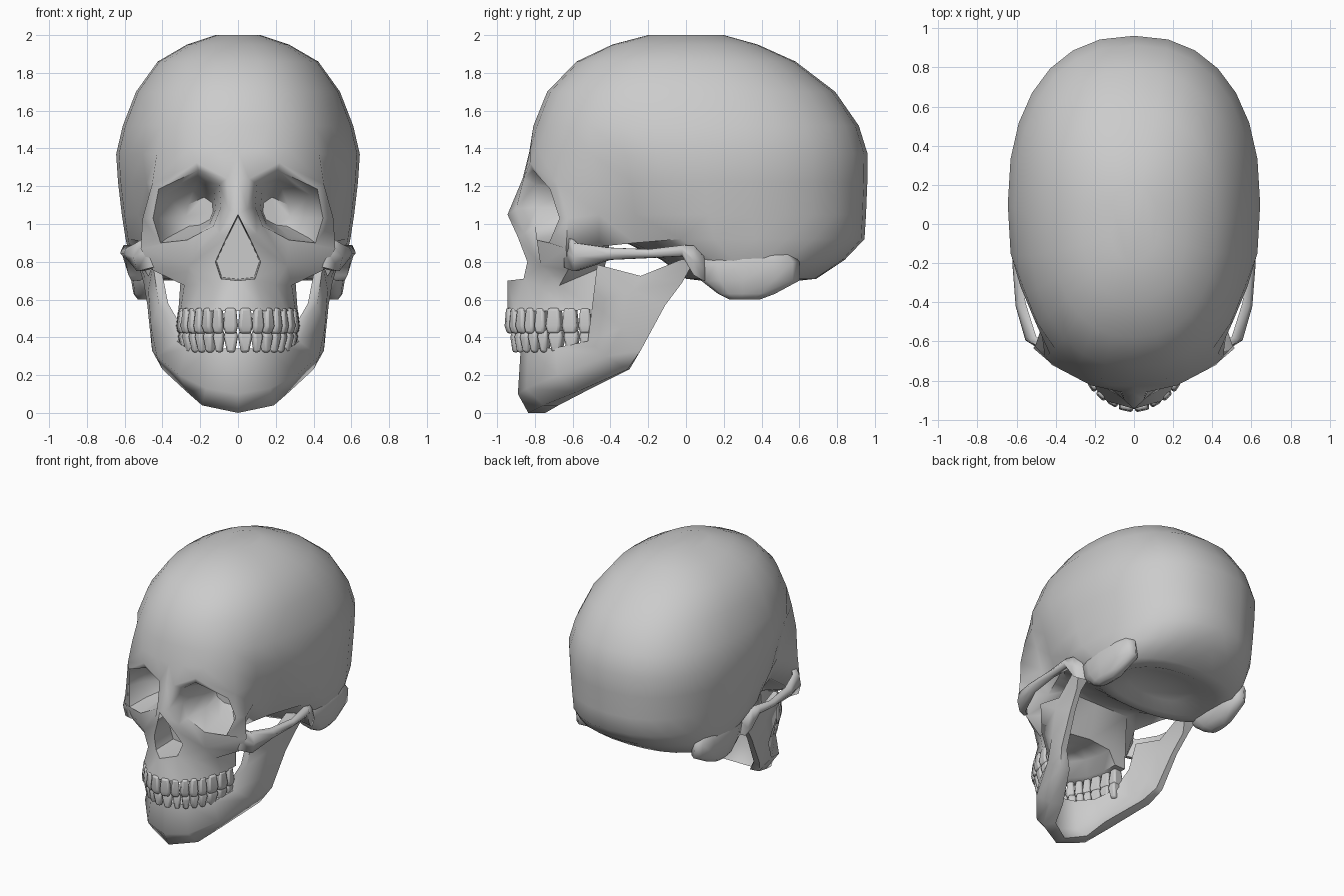
import bpy, bmesh, math
from mathutils import Matrix, Vector

if "Cube" in bpy.data.objects:
    bpy.data.objects.remove(bpy.data.objects["Cube"])


def build(name, faces, angle=60, bevel=0):
    """Turn a list of coordinate polygons (right half) into a welded, smooth, mirrored object."""
    bm = bmesh.new()
    for f in faces:
        bm.faces.new([bm.verts.new(p) for p in f])
    bmesh.ops.remove_doubles(bm, verts=bm.verts, dist=0.0005)
    bmesh.ops.recalc_face_normals(bm, faces=bm.faces)
    me = bpy.data.meshes.new(name)
    bm.to_mesh(me)
    bm.free()
    ob = bpy.data.objects.new(name, me)
    bpy.context.collection.objects.link(ob)
    bpy.ops.object.select_all(action='DESELECT')
    ob.select_set(True)
    bpy.context.view_layer.objects.active = ob
    bpy.ops.object.shade_smooth_by_angle(angle=math.radians(angle))
    if bevel:
        b = ob.modifiers.new("round", 'BEVEL')
        b.width, b.segments = bevel, 2
    ob.modifiers.new("mirror", 'MIRROR')
    return ob


def strip(a, b, closed=False):
    n = len(a)
    return [[a[i], a[(i + 1) % n], b[(i + 1) % n], b[i]] for i in range(n if closed else n - 1)]


def strips(rows, closed=False):
    return [f for a, b in zip(rows, rows[1:]) for f in strip(a, b, closed)]


def oval(z, yf, yb, w, c, x0=0.0, seg=28, n=2.3):
    """Egg-shaped level ring from back round to front: front yf, back yb, half width w, widest at y=c."""
    ring = []
    for i in range(seg):
        a = 2 * math.pi * i / seg
        s, k = math.sin(a), math.cos(a)
        x = math.copysign(abs(s) ** (2 / n), s) * w
        y = math.copysign(abs(k) ** (2 / n), k)
        ring.append((x0 + x, c + y * ((yb - c) if y > 0 else (c - yf)), z))
    return ring


def half(*args):
    ring = oval(*args)[:15]
    ring[14] = (0, ring[14][1], ring[14][2])
    return ring


# Braincase: stacked level rings; the front below the forehead is left to the face
crown = [half(*l) for l in [
    (2.0, -.20, .20, .12, 0), (1.95, -.39, .38, .27, 0), (1.86, -.58, .58, .425, .02),
    (1.70, -.735, .79, .54, .05), (1.52, -.808, .915, .61, .08)]]
sides = [crown[-1]] + [half(*l) for l in [
    (1.37, -.82, .962, .645, .1), (1.22, -.70, .96, .635, .1), (1.05, -.60, .953, .615, .12),
    (.92, -.50, .945, .595, .15)]]
under = [half(*l) for l in [
    (.92, -.36, .945, .595, .15), (.81, -.13, .84, .57, .25), (.71, .0, .69, .52, .3),
    (.70, .08, .60, .40, .3), (.76, .14, .46, .25, .3)]]
EAR = 8  # ring column where the face takes over from the braincase
under[0] = sides[-1][:EAR + 1] + under[0][EAR + 1:]
skull = strips(crown) + [crown[0]]
skull += strips([r[:EAR + 1] for r in sides]) + strips(under) + [under[-1]]

# Face: eye socket rim and the ring of bone around it
rim = [(.10, -.80, 1.21), (.21, -.81, 1.285), (.42, -.72, 1.185), (.45, -.67, 1.03),
       (.41, -.725, .90), (.27, -.79, .915), (.13, -.80, .99), (.09, -.79, 1.09)]
outer = [(.06, -.86, 1.24), (.22, -.825, 1.325), (.455, -.68, 1.21), (.505, -.625, 1.03),
         (.515, -.635, .87), (.26, -.77, .78), (.10, -.855, .95), (.05, -.90, 1.08)]


def socket(scale, cx, y, cz):
    return [(cx + (p[0] - .26) * scale, y + (p[1] + .76) * scale * .5, cz + (p[2] - 1.08) * scale) for p in rim]


deep, apex = socket(.8, .255, -.59, 1.07), socket(.4, .20, -.45, 1.06)
skull += strips([outer, rim, deep, apex], True) + [apex]

# Face: nose opening and its hollow
nose = [(0, -.945, 1.05), (.06, -.89, .93), (.12, -.84, .80), (.09, -.86, .71), (0, -.945, .70)]
nose_back = [(x * .95, -.66, .86 + (z - .86) * .95) for x, y, z in nose]
bridge_top = (0, -.865, 1.24)
skull += strip(nose, nose_back) + [nose_back]
skull += [[bridge_top, outer[0], outer[7], nose[0]]]
skull += strip(nose[:3], [outer[7], outer[6], outer[5]])

# Face: brow up into the forehead, temple wall back into the braincase
ridge = [(0, -.83, 1.38), (.11, -.825, 1.39), (.26, -.785, 1.40), (.43, -.665, 1.37)]
skull += strips([crown[-1][14:10:-1], ridge, [bridge_top] + outer[:3]])
front_col = [crown[-1][11], ridge[3]] + outer[2:5]
temple = [crown[-1][10], (.505, -.50, 1.37), (.485, -.47, 1.22), (.45, -.46, 1.05), (.39, -.46, .88)]
temple_mid = [crown[-1][9], (.58, -.32, 1.37), (.565, -.29, 1.22), (.53, -.27, 1.05), (.46, -.27, .90)]
skull += strips([front_col, temple, temple_mid, [r[EAR] for r in sides]])

# Face: upper jaw with gum ridge and vaulted palate
cheek, jaw_root = (.45, -.625, .755), (.27, -.40, .92)
upper = [nose[4], nose[3], (.20, -.80, .68), (.285, -.67, .675), (.30, -.47, .76)]
gum = [(0, -.945, .54), (.14, -.905, .54), (.25, -.78, .54), (.305, -.62, .54), (.315, -.475, .55)]
gum_in = [(x * .72, -.47 + (y + .47) * .8, .55) for x, y, z in gum]
palate = [(x * .55, -.47 + (y + .47) * .68, .65) for x, y, z in gum]
middle = [(0, y, .67) for x, y, z in palate]
skull += strips([upper, gum, gum_in, palate, middle])
skull += [[outer[5], nose[2], nose[3], upper[2]], [outer[5], upper[2], upper[3]],
          [outer[5], upper[3], cheek], [outer[5], cheek, outer[4]], [cheek, upper[3], upper[4]],
          [cheek, upper[4], jaw_root], [cheek, jaw_root, temple[4], outer[4]],
          [upper[4], gum[4], gum_in[4], palate[4], middle[4], (0, -.40, .92), jaw_root]]

# Underside between the palate and the ears
floor = under[0][14:EAR - 1:-1]
skull += [[jaw_root, (0, -.40, .92), floor[0], floor[1], floor[2]],
          [jaw_root, floor[2], floor[3], temple_mid[4], temple[4]],
          [temple_mid[4], floor[3], floor[4], floor[5], floor[6]]]
build("skull", skull, angle=58)

# Mastoid lumps behind the ears
rings = [oval(z, a, b, w, .3, x, 12) for z, a, b, w, x in
         [(.90, .10, .52, .05, .48), (.80, .05, .60, .08, .493), (.70, .08, .60, .08, .485),
          (.63, .17, .47, .058, .495), (.60, .23, .39, .025, .505)]]
build("mastoid", strips(rings, True) + [rings[0], rings[-1]], angle=70)

# Cheek arch from cheekbone to ear
arch = []
for x, y, top, bottom, t in [(.465, -.645, .95, .77, .03), (.545, -.595, .90, .75, .045),
                             (.595, -.42, .875, .81, .04), (.612, -.20, .866, .82, .035),
                             (.61, -.02, .888, .83, .05), (.59, .04, .885, .73, .09), (.575, .09, .83, .70, .09)]:
    m = (top + bottom) / 2
    arch.append([(x - .005, y, top), (x + .01, y, m), (x - .01, y, bottom), (x - t, y + .02, bottom),
                 (x - t, y + .02, top)])
build("cheek_arch", strips(arch, True) + [arch[0], arch[-1]], angle=75)

# Lower jaw: sections (top, middle, bottom, inward offset) from chin to hinge
sections = [((0, -.875, .34), (0, -.89, .10), (0, -.835, .0), (0, .09)),
            ((.15, -.835, .34), (.17, -.845, .13), (.19, -.755, .04), (-.05, .08)),
            ((.275, -.69, .345), (.31, -.68, .20), (.27, -.58, .11), (-.08, .04)),
            ((.325, -.52, .38), (.43, -.42, .30), (.40, -.31, .23), (-.07, .01)),
            ((.42, -.495, .58), (.46, -.34, .45), (.455, -.24, .33), (-.05, 0)),
            ((.45, -.47, .785), (.475, -.28, .65), (.48, -.11, .57), (-.04, 0)),
            ((.475, -.24, .725), (.49, -.13, .71), (.50, -.02, .69), (-.04, 0)),
            ((.525, -.03, .81), (.54, .0, .815), (.53, .035, .79), (-.10, 0))]
jaw = []
for top, mid, low, (dx, dy) in sections:
    jaw.append([top, mid, low] + [(max(x + dx, 0), y + dy, z) for x, y, z in (low, mid, top)])
build("lower_jaw", strips(jaw, True) + [jaw[-1]], angle=70)


# Teeth: tapered blocks walked along an arch curve
def teeth(name, rx, ry, cy, tip, root, scale, taper):
    faces, t = [], 0.0
    plan = [(.078, .05), (.062, .05), (.062, .065), (.06, .075), (.062, .08), (.085, .09), (.085, .09), (.07, .085)]
    for i, (w, d) in enumerate(plan):
        w *= scale
        step = lambda a: w / 2 / math.hypot(rx * math.cos(a), ry * math.sin(a))
        t += step(t)
        place = Matrix.Translation((rx * math.sin(t), cy - ry * math.cos(t), 0)) @ \
            Matrix.Rotation(math.atan2(ry * math.sin(t), rx * math.cos(t)), 4, 'Z')
        rows = []
        for z, k in ((tip, .8), (tip + (root - tip) * .3, 1), (root, taper)):
            a, b = w * .48 * k, d * .5 * (.5 if z == tip and i < 3 else k)
            rows.append([tuple(place @ Vector((sx * a, sy * b, z)))
                         for sx, sy in ((-1, -1), (1, -1), (1, 1), (-1, 1))])
        faces += strips(rows, True) + [rows[0], rows[-1]]
        t += step(t)
    build(name, faces, bevel=.014)


teeth("upper_teeth", .285, .445, -.49, .42, .555, 1.0, .75)
teeth("lower_teeth", .275, .405, -.50, .44, .32, .95, .6)
